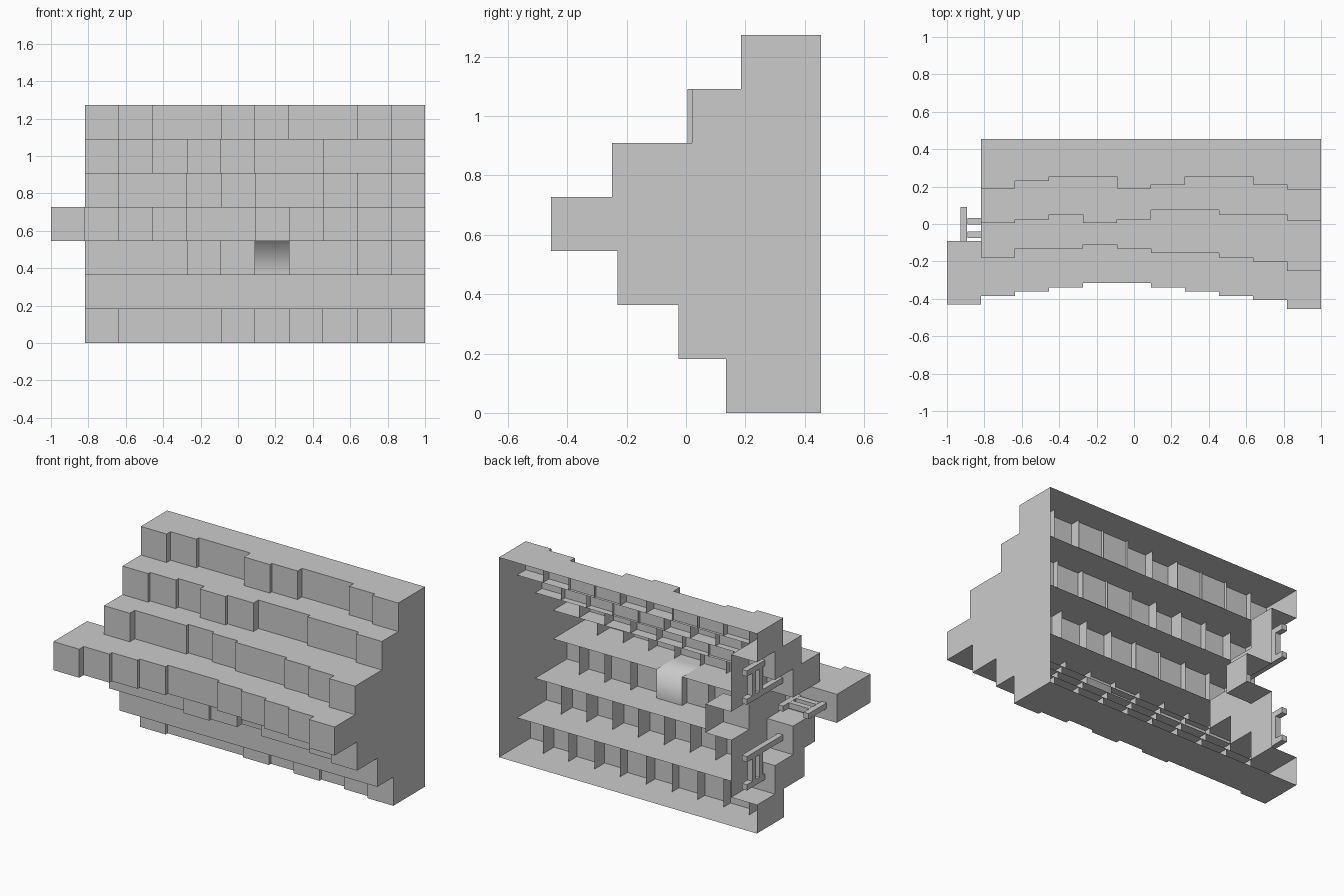
import bpy
from mathutils import Vector

if "Cube" in bpy.data.objects:
    bpy.data.objects.remove(bpy.data.objects["Cube"])

S = 2 / 11                 # grid cell size
X0, BACK = -9 * S / 2, 0.455
DEPTH = [1, 2, 3, 4, 3, 2, 1]      # cells deep, per row from the bottom

# front y of every block, row by row from the bottom, left to right
FRONT = [
    [.18, .20, .20, .20, .18, .20, .17, .19, .16, .135],
    [-.025] * 10,
    [-.13, -.13, -.13, -.16, -.14, None, -.16, -.16, -.19, -.23],
    [-.385, -.36, -.34, -.315, -.315, -.34, -.36, -.385, -.405, -.455],
    [-.18, -.13, -.13, -.11, -.13, -.155, -.155, -.18, -.20, -.25],
    [.005, .025, .05, .005, .025, .075, .075, .05, .05, .02],
    [.19, .23, .255, .255, .19, .21, .255, .255, .21, .185],
]
X0 = -9 * S / 2


def solid(c, r, d):
    """Which grid cells are filled: stepped body, notch behind the left column."""
    if not 0 <= r < 7 or d < 0 or d >= DEPTH[r]:
        return False
    if c == -1:
        return r == 3 and d == 3
    if c == 0:
        return d == DEPTH[r] - 1
    if c == 1 and r == 3:
        return d > 0
    return 0 <= c < 10


class Builder:
    def __init__(self):
        self.verts, self.faces, self.smooth, self.index = [], [], [], {}

    def face(self, lo, hi, axis, sign, smooth=False):
        """One side of the box lo-hi, facing along sign*axis."""
        a, b = (axis + 1) % 3, (axis + 2) % 3
        ids = []
        for u, v in ((0, 0), (1, 0), (1, 1), (0, 1)):
            p = [0, 0, 0]
            p[axis] = hi[axis] if sign > 0 else lo[axis]
            p[a] = (lo[a], hi[a])[u]
            p[b] = (lo[b], hi[b])[v]
            key = tuple(round(k, 5) for k in p)
            if key not in self.index:
                self.index[key] = len(self.verts)
                self.verts.append(key)
            ids.append(self.index[key])
        self.faces.append(ids if sign > 0 else ids[::-1])
        self.smooth.append(smooth)

    def box(self, lo, hi, skip=()):
        for axis in range(3):
            for sign in (-1, 1):
                if (axis, sign) not in skip:
                    self.face(lo, hi, axis, sign)

    def make(self, name):
        me = bpy.data.meshes.new(name)
        me.from_pydata(self.verts, [], self.faces)
        for p, s in zip(me.polygons, self.smooth):
            p.use_smooth = s
        ob = bpy.data.objects.new(name, me)
        bpy.context.collection.objects.link(ob)
        return ob


def left(c):
    return -1 + (c + 1) * S


# stepped shell, open at the back, and the pushed-out blocks on its front
shell, blocks = Builder(), Builder()
for r in range(7):
    for c in range(-1, 10):
        for d in range(4):
            if not solid(c, r, d):
                continue
            lo = (left(c), BACK - (d + 1) * S, r * S)
            hi = (left(c + 1), BACK - d * S, (r + 1) * S)
            for axis, sign, n in ((0, -1, (c - 1, r, d)), (0, 1, (c + 1, r, d)),
                                  (2, -1, (c, r - 1, d)), (2, 1, (c, r + 1, d)),
                                  (1, 1, (c, r, d - 1))):
                if not solid(*n) and not (axis == 1 and d == 0):
                    shell.face(lo, hi, axis, sign,
                               (c, r, d, axis, sign) == (5, 3, 3, 2, -1))
            if d == DEPTH[r] - 1:
                y = -.43 if c == -1 else FRONT[r][c]
                if y is None:      # the one block left flush
                    shell.face(lo, hi, 1, -1, True)
                else:
                    blocks.box((lo[0], y, lo[2]), (hi[0], lo[1], hi[2]), {(1, 1)})
shell.make("stepped_shell")
blocks.make("front_blocks")

# small railings in the notch at the left end
T = .018


def bar(b, p, q):
    lo = [min(i, j) - T for i, j in zip(p, q)]
    hi = [max(i, j) + T for i, j in zip(p, q)]
    b.box(lo, hi)


side = Builder()
for x in (-.91, -.73):
    bar(side, (x, -.073, .636), (x, .073, .636))
for y in (-.057, .015):
    bar(side, (-.873, y, .636), (-.767, y, .636))
side.make("side_railing")

for name, s in (("upper_railing", 1), ("lower_railing", -1)):
    rail = Builder()
    zc = 3.5 * S + s * 1.5 * S
    bar(rail, (-.73, .29, zc + s * .09), (-.73, .437, zc + s * .09))
    bar(rail, (-.73, .11, zc - s * .09), (-.73, .437, zc - s * .09))
    for y in (.31, .38):
        bar(rail, (-.73, y, zc - .054), (-.73, y, zc + .054))
    rail.make(name)
